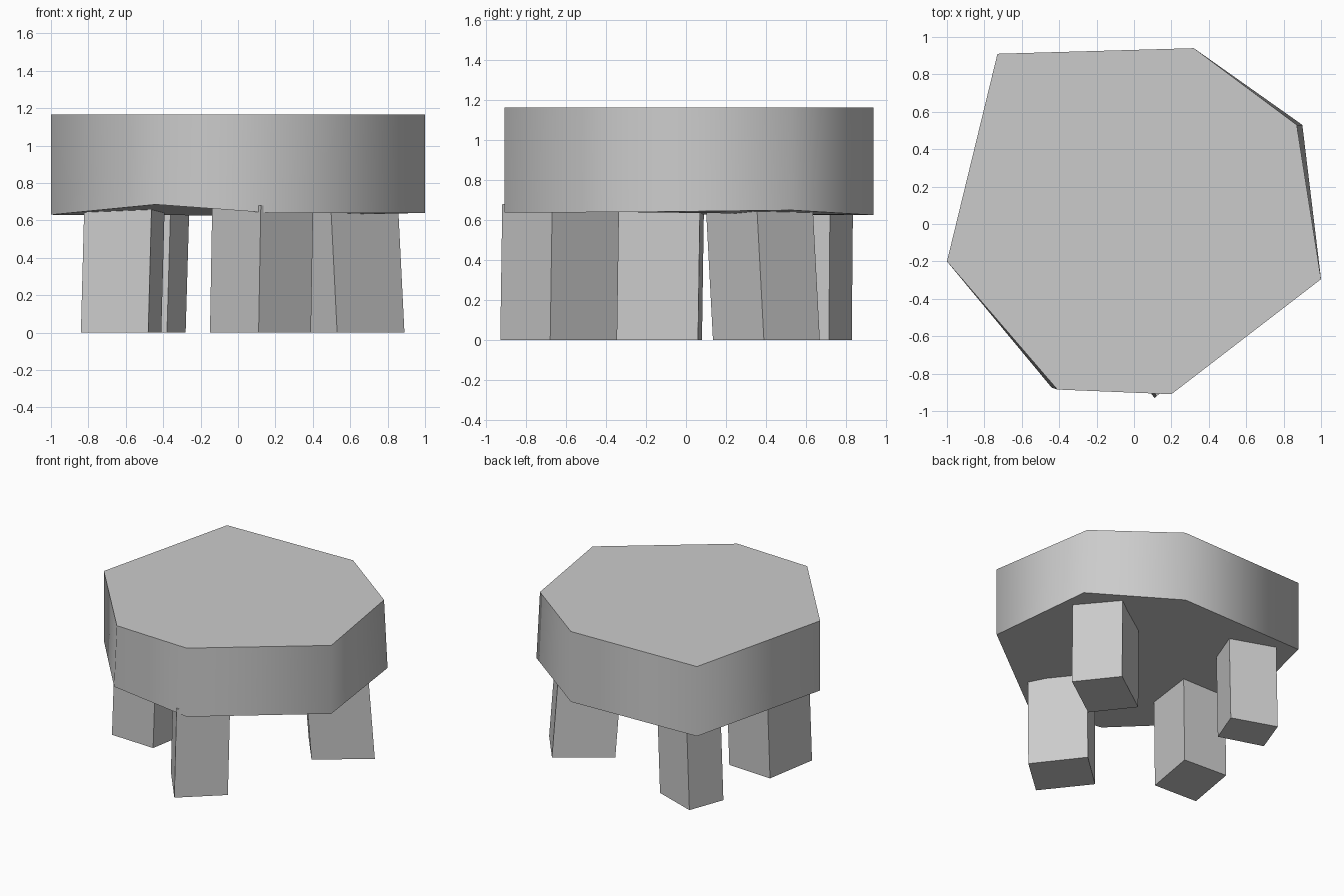
import bpy
import bmesh
from math import radians

cube = bpy.data.objects.get("Cube")
if cube:
    bpy.data.objects.remove(cube, do_unlink=True)

# Single plain grey
grey = bpy.data.materials.new("plain grey")
grey.use_nodes = True
colour = (0.6, 0.6, 0.6, 1)
grey.diffuse_color = colour
grey.node_tree.nodes["Principled BSDF"].inputs["Base Color"].default_value = colour


def loft(name, lower, upper):
    """Closed solid between two rings of points with equal counts."""
    bm = bmesh.new()
    low = [bm.verts.new(p) for p in lower]
    high = [bm.verts.new(p) for p in upper]
    bm.faces.new(low[::-1])
    bm.faces.new(high)
    for i in range(len(low)):
        j = (i + 1) % len(low)
        bm.faces.new((low[i], low[j], high[j], high[i]))
    bmesh.ops.recalc_face_normals(bm, faces=bm.faces)
    mesh = bpy.data.meshes.new(name)
    bm.to_mesh(mesh)
    bm.free()
    mesh.materials.append(grey)
    obj = bpy.data.objects.new(name, mesh)
    bpy.context.collection.objects.link(obj)
    return obj


# Thick irregular seven-sided seat with a slightly uneven underside
top = [(-1, -.2), (-.41, -.885), (.2, -.91), (1, -.295), (.87, .53), (.32, .94), (-.73, .91)]
under = list(top)
under[1] = (-.44, -.875)
under[4] = (.9, .53)
under_z = [.63, .685, .638, .64, .65, .625, .63]
seat = loft("seat",
            [(x, y, z) for (x, y), z in zip(under, under_z)],
            [(x, y, 1.165) for x, y in top])

# Smooth round the sides, sharp at the rims
bpy.ops.object.select_all(action="DESELECT")
seat.select_set(True)
bpy.context.view_layer.objects.active = seat
bpy.ops.object.shade_smooth_by_angle(angle=radians(80))

# Four blocky legs: footprint corners and the lean of the upper end
legs = {
    "front_right_leg": ([(-.84, -.33), (-.48, -.345), (-.41, .06), (-.77, .08)], (.018, .01)),
    "front_left_leg": ([(.11, -.93), (.39, -.68), (.13, -.345), (-.15, -.6)], (.012, .01)),
    "back_left_leg": ([(.53, .135), (.89, .39), (.67, .67), (.31, .415)], (-.034, -.036)),
    "back_right_leg": ([(-.38, .455), (-.28, .715), (-.61, .83), (-.71, .56)], (.02, .006)),
}
for name, (foot, (dx, dy)) in legs.items():
    loft(name,
         [(x, y, 0) for x, y in foot],
         [(x + dx, y + dy, .68) for x, y in foot])
